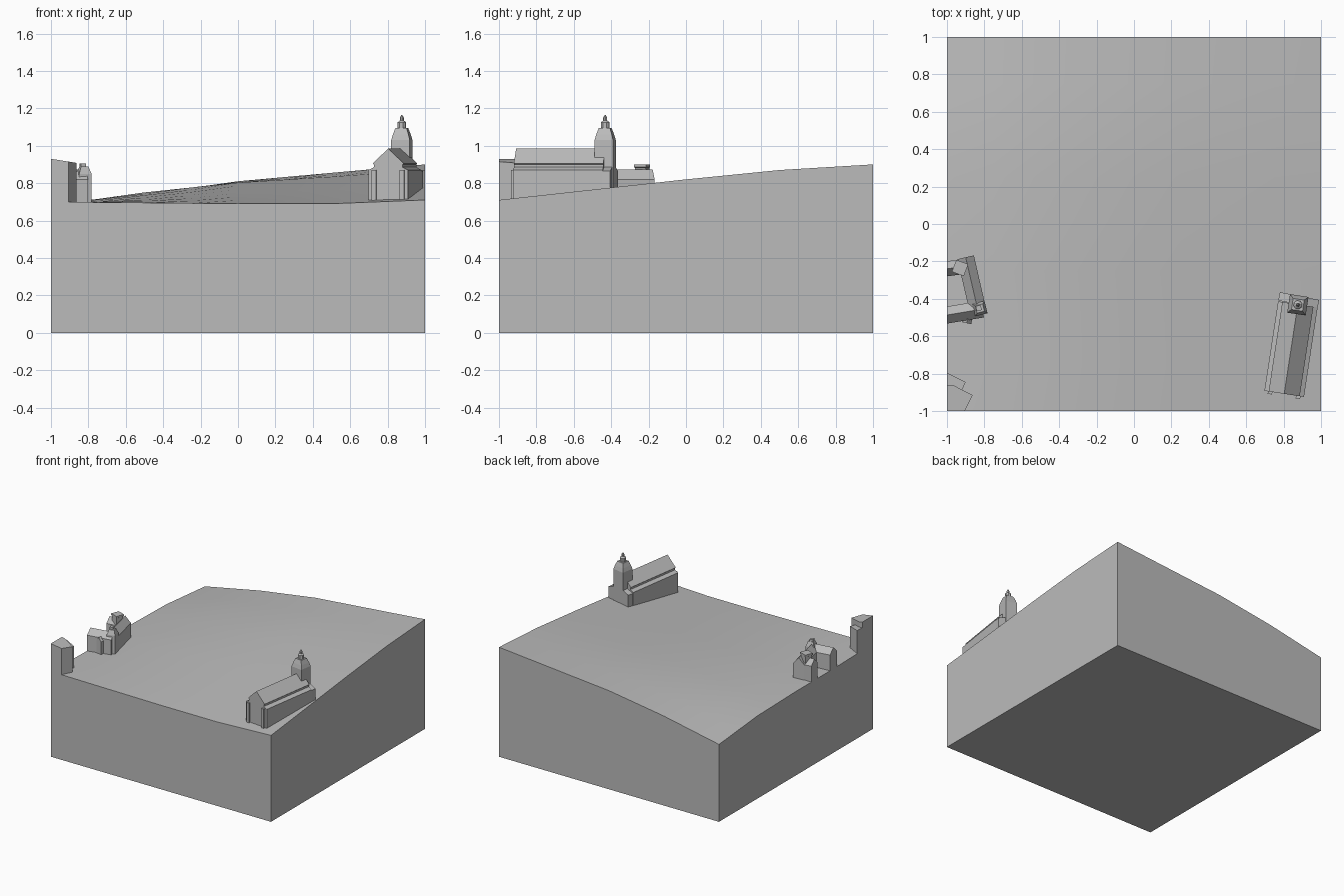
import bpy, bmesh, math
from mathutils import Vector, Matrix

cube = bpy.data.objects.get("Cube")
if cube:
    bpy.data.objects.remove(cube, do_unlink=True)

stone = bpy.data.materials.new("stone_grey")
stone.use_nodes = True
stone.diffuse_color = (0.5, 0.5, 0.5, 1)
stone.node_tree.nodes["Principled BSDF"].inputs["Base Color"].default_value = (0.5, 0.5, 0.5, 1)

BASE = 0.62  # building walls start below the ground surface


def finish(bm, name, clip=False):
    """Turn a bmesh into an object, optionally cut off at the plot edges."""
    if clip:
        for axis in ((-1, 0, 0), (0, -1, 0)):
            geom = bm.verts[:] + bm.edges[:] + bm.faces[:]
            bmesh.ops.bisect_plane(bm, geom=geom, dist=1e-5, plane_co=Vector(axis),
                                   plane_no=axis, clear_outer=True)
            rim = [e for e in bm.edges if e.is_boundary]
            if rim:
                bmesh.ops.holes_fill(bm, edges=rim)
    bmesh.ops.recalc_face_normals(bm, faces=bm.faces)
    mesh = bpy.data.meshes.new(name)
    bm.to_mesh(mesh)
    bm.free()
    mesh.materials.append(stone)
    obj = bpy.data.objects.new(name, mesh)
    bpy.context.collection.objects.link(obj)
    return obj


def loft(bm, rings):
    """Join equal-sized rings of points with side faces and close both ends."""
    loops = [[bm.verts.new(p) for p in ring] for ring in rings]
    for a, b in zip(loops, loops[1:]):
        for i in range(len(a)):
            j = (i + 1) % len(a)
            bm.faces.new((a[i], a[j], b[j], b[i]))
    bm.faces.new(loops[0])
    bm.faces.new(loops[-1])


def hall(name, start, end, half_profile, clip=False):
    """Extrude a mirrored (half width, height) profile from start to end."""
    a, b = Vector((*start, 0)), Vector((*end, 0))
    side = (b - a).normalized().cross(Vector((0, 0, 1)))
    section = half_profile + [(-w, z) for w, z in reversed(half_profile) if w > 0]
    bm = bmesh.new()
    loft(bm, [[p + side * w + Vector((0, 0, z)) for w, z in section] for p in (a, b)])
    return finish(bm, name, clip)


def tower(name, centre, levels, sides=4, turn=0.0, clip=False):
    """Stack regular rings of (half width, height) around a centre."""
    bm = bmesh.new()
    spin = turn + math.pi / sides
    rings = []
    for half, z in levels:
        r = half / math.cos(math.pi / sides)
        rings.append([(centre[0] + r * math.cos(spin + k * math.tau / sides),
                       centre[1] + r * math.sin(spin + k * math.tau / sides), z)
                      for k in range(sides)])
    loft(bm, rings)
    return finish(bm, name, clip)


def block(name, outline, top):
    """Prism over a plan outline, with its top height given by a rule."""
    bm = bmesh.new()
    loft(bm, [[(x, y, BASE) for x, y in outline], [(x, y, top(x, y)) for x, y in outline]])
    return finish(bm, name)


# Ground block: sloping surface blended from its four edge curves
FRONT = [0.70, 0.695, 0.69, 0.69, 0.71]
BACK = [0.636, 0.735, 0.81, 0.855, 0.90]
LEFT = [0.70, 0.69, 0.69, 0.68, 0.636]
RIGHT = [0.71, 0.765, 0.82, 0.87, 0.90]


def sample(curve, t):
    i = min(int(t * 4), 3)
    return curve[i] + (curve[i + 1] - curve[i]) * (t * 4 - i)


def ground(x, y):
    u, v = (x + 1) / 2, (y + 1) / 2
    edges = (sample(FRONT, u) * (1 - v) + sample(BACK, u) * v
             + sample(LEFT, v) * (1 - u) + sample(RIGHT, v) * u)
    corners = ((FRONT[0] * (1 - u) + FRONT[-1] * u) * (1 - v)
               + (BACK[0] * (1 - u) + BACK[-1] * u) * v)
    return edges - corners


bm = bmesh.new()
bmesh.ops.create_grid(bm, x_segments=8, y_segments=8, size=1)
surface = bm.faces[:]
rim = [e for e in bm.edges if e.is_boundary]
skirt = bmesh.ops.extrude_edge_only(bm, edges=rim)["geom"]
low = {v for v in skirt if isinstance(v, bmesh.types.BMVert)}
for v in bm.verts:
    v.co.z = 0 if v in low else ground(v.co.x, v.co.y)
bmesh.ops.holes_fill(bm, edges=[e for e in bm.edges if e.is_boundary])
terrain = finish(bm, "ground_block")
bpy.context.view_layer.objects.active = terrain
terrain.select_set(True)
bpy.ops.object.shade_smooth_by_angle(angle=math.radians(30))
terrain.select_set(False)

# Church: nave with side aisles, entrance front, tower and spire
lean = math.radians(-8.7)
hall("church_nave", (0.803, -0.908), (0.876, -0.43),
     [(0.107, BASE), (0.107, 0.87), (0.078, 0.885), (0.078, 0.9), (0.084, 0.905), (0, 0.985)])
hall("church_entrance", (0.876, -0.43), (0.885, -0.385),
     [(0.107, BASE), (0.107, 0.865), (0.05, 0.885)])
tower("church_tower", (0.876, -0.432),
      [(0.05, BASE), (0.05, 1.03), (0.042, 1.06), (0.03, 1.095)], turn=lean)
tower("church_lantern", (0.876, -0.432),
      [(0.022, 1.09), (0.022, 1.125), (0.01, 1.135), (0.01, 1.15), (0.002, 1.165)],
      sides=8, turn=lean)
for s in (-1, 1):
    x = 0.803 + s * 0.075
    tower("church_buttress", (x, -0.91 - s * 0.012), [(0.012, BASE), (0.012, 0.87)], turn=lean)

# Farm cluster at the plot's edge
roof = [(0.045, BASE), (0.045, 0.82), (0, 0.872)]
hall("house_main_wing", (-0.9, -0.178), (-0.835, -0.46), roof, clip=True)
hall("house_south_wing", (-0.81, -0.455), (-1.08, -0.5),
     [(0.045, BASE), (0.045, 0.82), (0, 0.865)], clip=True)
hall("house_north_wing", (-0.89, -0.225), (-1.08, -0.25),
     [(0.04, BASE), (0.04, 0.82), (0, 0.865)], clip=True)
hall("house_porch", (-0.875, -0.44), (-0.895, -0.53),
     [(0.025, BASE), (0.025, 0.8), (0, 0.83)])
tilt = math.radians(14)
tower("house_corner_tower", (-0.824, -0.452),
      [(0.034, BASE), (0.034, 0.85), (0.02, 0.888)], turn=tilt)
tower("house_tower_cap", (-0.83, -0.45), [(0.014, 0.88), (0.014, 0.905)], turn=tilt)
tower("house_chimney", (-0.93, -0.235),
      [(0.03, 0.8), (0.03, 0.882), (0.034, 0.885), (0.034, 0.9)], turn=tilt - 0.6)

# Corner building, cut off by the plot edges
block("corner_house",
      [(-1, -0.86), (-0.97, -0.86), (-0.863, -0.915), (-0.905, -1), (-1, -1)],
      lambda x, y: 0.93 - 0.16 * (x + 1))
block("corner_house_annex",
      [(-1, -0.795), (-0.9, -0.845), (-0.92, -0.89), (-1, -0.89)],
      lambda x, y: 0.885 - 0.1 * (x + 1))
